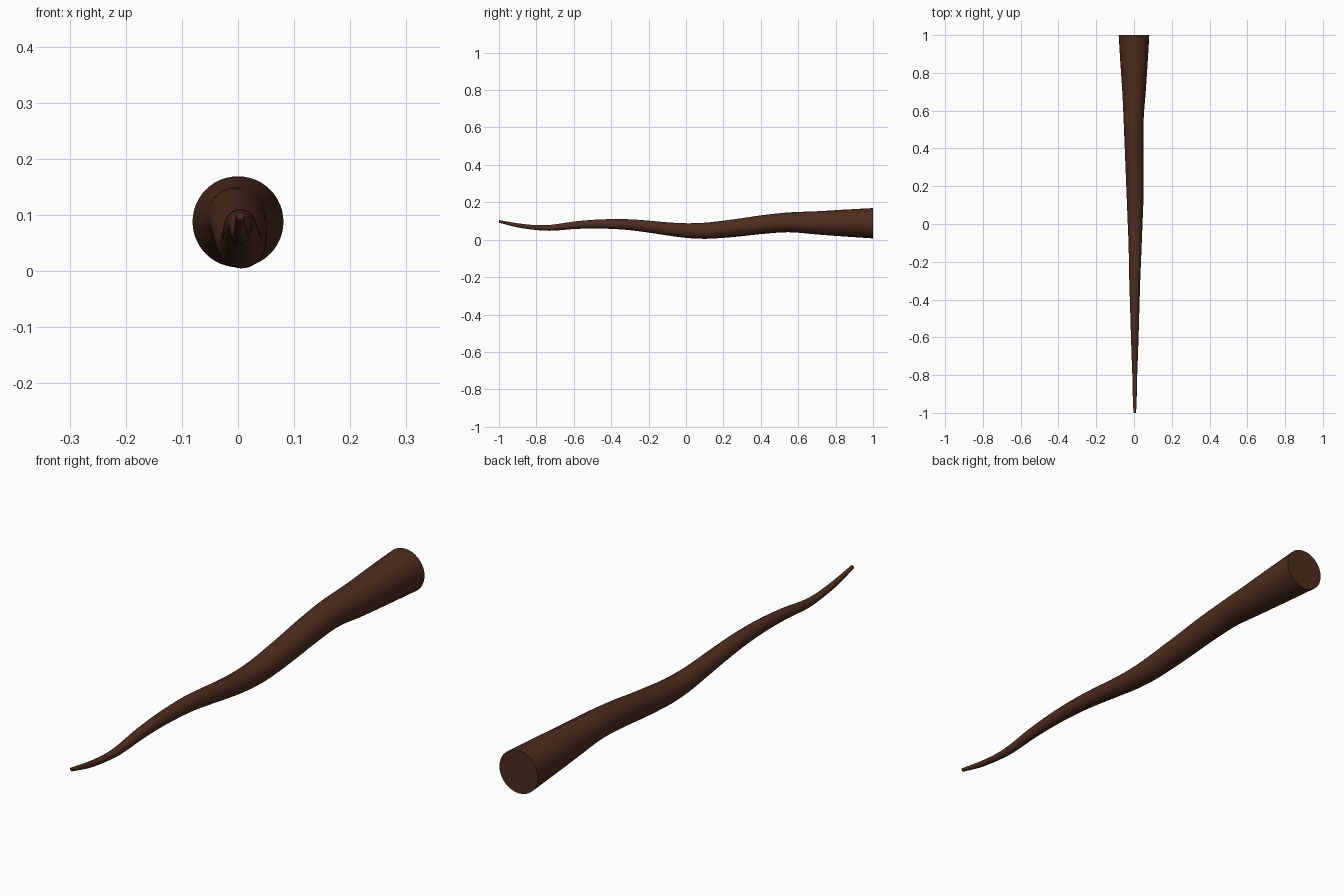
import bpy, bmesh, math
from mathutils import Vector

if "Cube" in bpy.data.objects:
    bpy.data.objects.remove(bpy.data.objects["Cube"])

SIDES, STEPS = 48, 8

# Stations along the tapered, wavy shaft: y, centre x, centre z, radius
stations = [
    (-1.00, 0.004, 0.098, 0.007), (-0.90, 0.004, 0.077, 0.011),
    (-0.80, 0.004, 0.065, 0.013), (-0.72, 0.004, 0.064, 0.016),
    (-0.60, 0.004, 0.077, 0.020), (-0.50, 0.004, 0.083, 0.023),
    (-0.40, 0.004, 0.084, 0.026), (-0.30, 0.004, 0.080, 0.029),
    (-0.20, 0.005, 0.070, 0.032), (-0.10, 0.006, 0.058, 0.035),
    (0.00, 0.006, 0.049, 0.039), (0.10, 0.006, 0.048, 0.043),
    (0.20, 0.005, 0.056, 0.046), (0.30, 0.003, 0.067, 0.048),
    (0.40, 0.001, 0.080, 0.050), (0.55, -0.002, 0.093, 0.053),
    (0.70, 0.0, 0.090, 0.062), (0.85, 0.0, 0.089, 0.072),
    (1.00, 0.0, 0.088, 0.081),
]
pts = [Vector(s) for s in stations]


def slope(i):
    a, b = pts[max(i - 1, 0)], pts[min(i + 1, len(pts) - 1)]
    return (b - a) / (b[0] - a[0])


def smooth_path():
    """Cubic interpolation between the stations."""
    out = []
    for i in range(len(pts) - 1):
        p, q = pts[i], pts[i + 1]
        h = q[0] - p[0]
        for k in range(STEPS):
            t = k / STEPS
            out.append(p * (2*t**3 - 3*t**2 + 1) + slope(i) * h * (t**3 - 2*t**2 + t)
                       + q * (3*t**2 - 2*t**3) + slope(i + 1) * h * (t**3 - t**2))
    return out + [pts[-1]]


# Loft round sections into the shaft
bm = bmesh.new()
rings = []
for y, cx, cz, r in smooth_path():
    rings.append([bm.verts.new((cx + r * math.cos(a), y, cz + r * math.sin(a)))
                  for a in (2 * math.pi * j / SIDES for j in range(SIDES))])
for a, b in zip(rings, rings[1:]):
    for j in range(SIDES):
        k = (j + 1) % SIDES
        bm.faces.new((a[j], a[k], b[k], b[j]))

# Flat end caps
bm.faces.new(rings[0])
bm.faces.new(rings[-1])
bmesh.ops.recalc_face_normals(bm, faces=bm.faces)

mesh = bpy.data.meshes.new("wavy_shaft")
bm.to_mesh(mesh)
bm.free()
shaft = bpy.data.objects.new("wavy_shaft", mesh)
bpy.context.collection.objects.link(shaft)

# Dark brown wood
wood = bpy.data.materials.new("dark_wood")
wood.diffuse_color = (0.075, 0.025, 0.013, 1)
wood.use_nodes = True
wood.node_tree.nodes["Principled BSDF"].inputs["Base Color"].default_value = wood.diffuse_color
mesh.materials.append(wood)

bpy.context.view_layer.objects.active = shaft
shaft.select_set(True)
bpy.ops.object.shade_smooth_by_angle(angle=math.radians(40))
